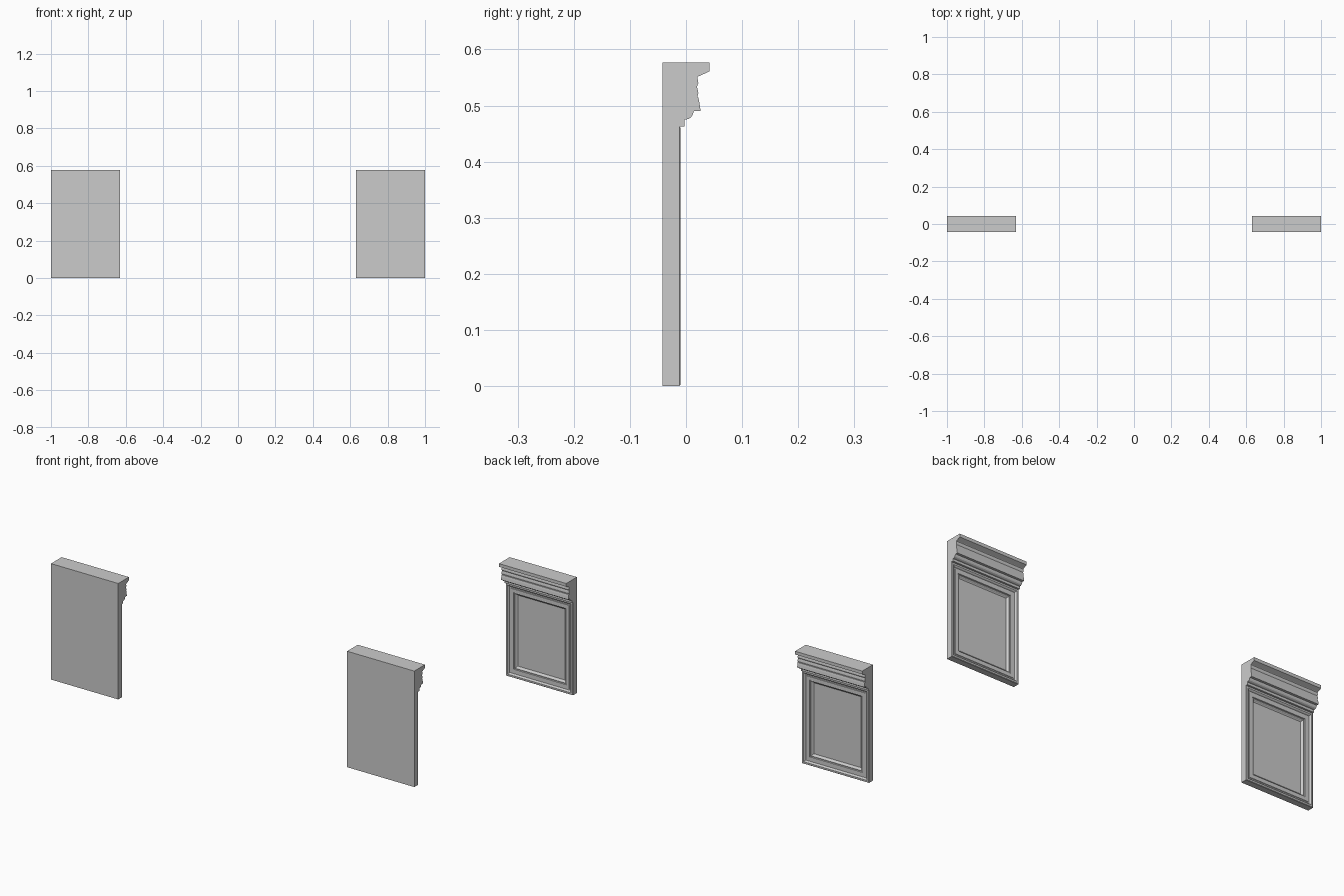
import bpy, bmesh

if "Cube" in bpy.data.objects:
    bpy.data.objects.remove(bpy.data.objects["Cube"])

WIDTH = 0.37
PANEL_H = 0.463
BACK = -0.042
CENTRES = {"left": -0.815, "right": 0.815}

# Panel moulding: (inset from the outer edge, y)
FRAME = [(0, BACK), (0, -0.012), (0.002, -0.010), (0.010, -0.010),
         (0.014, -0.013), (0.017, -0.018), (0.023, -0.018), (0.024, -0.016),
         (0.040, -0.016), (0.042, -0.020), (0.045, -0.019), (0.048, -0.021),
         (0.051, -0.025), (0.055, -0.028)]

# Cornice section: (y, z)
CORNICE = [(BACK, 0.463), (-0.003, 0.463), (-0.003, 0.475), (0.004, 0.476),
           (0.009, 0.479), (0.012, 0.484), (0.014, 0.490), (0.026, 0.490),
           (0.024, 0.505), (0.022, 0.514), (0.020, 0.515), (0.022, 0.522),
           (0.021, 0.528), (0.0195, 0.534), (0.022, 0.540), (0.021, 0.546),
           (0.020, 0.550), (0.022, 0.552), (0.042, 0.561), (0.042, 0.577),
           (BACK, 0.577)]


def finish(bm, name):
    bmesh.ops.recalc_face_normals(bm, faces=bm.faces)
    mesh = bpy.data.meshes.new(name)
    bm.to_mesh(mesh)
    bm.free()
    obj = bpy.data.objects.new(name, mesh)
    bpy.context.collection.objects.link(obj)


def loft(bm, rings):
    """Skin a list of matching closed rings and cap both ends."""
    loops = [[bm.verts.new(p) for p in ring] for ring in rings]
    n = len(loops[0])
    for a, b in zip(loops, loops[1:]):
        for i in range(n):
            j = (i + 1) % n
            bm.faces.new((a[i], a[j], b[j], b[i]))
    bm.faces.new(loops[0])
    bm.faces.new(loops[-1])


def panel_ring(cx, inset, y):
    h = WIDTH / 2 - inset
    lo, hi = inset, PANEL_H - inset
    return [(cx - h, y, lo), (cx + h, y, lo), (cx + h, y, hi), (cx - h, y, hi)]


for side, cx in CENTRES.items():
    # Framed panel with recessed centre, facing +y
    bm = bmesh.new()
    loft(bm, [panel_ring(cx, inset, y) for inset, y in FRAME])
    finish(bm, side + "_panel")

    # Moulded cornice along the top
    bm = bmesh.new()
    loft(bm, [[(x, y, z) for y, z in CORNICE]
              for x in (cx - WIDTH / 2, cx + WIDTH / 2)])
    finish(bm, side + "_cornice")
